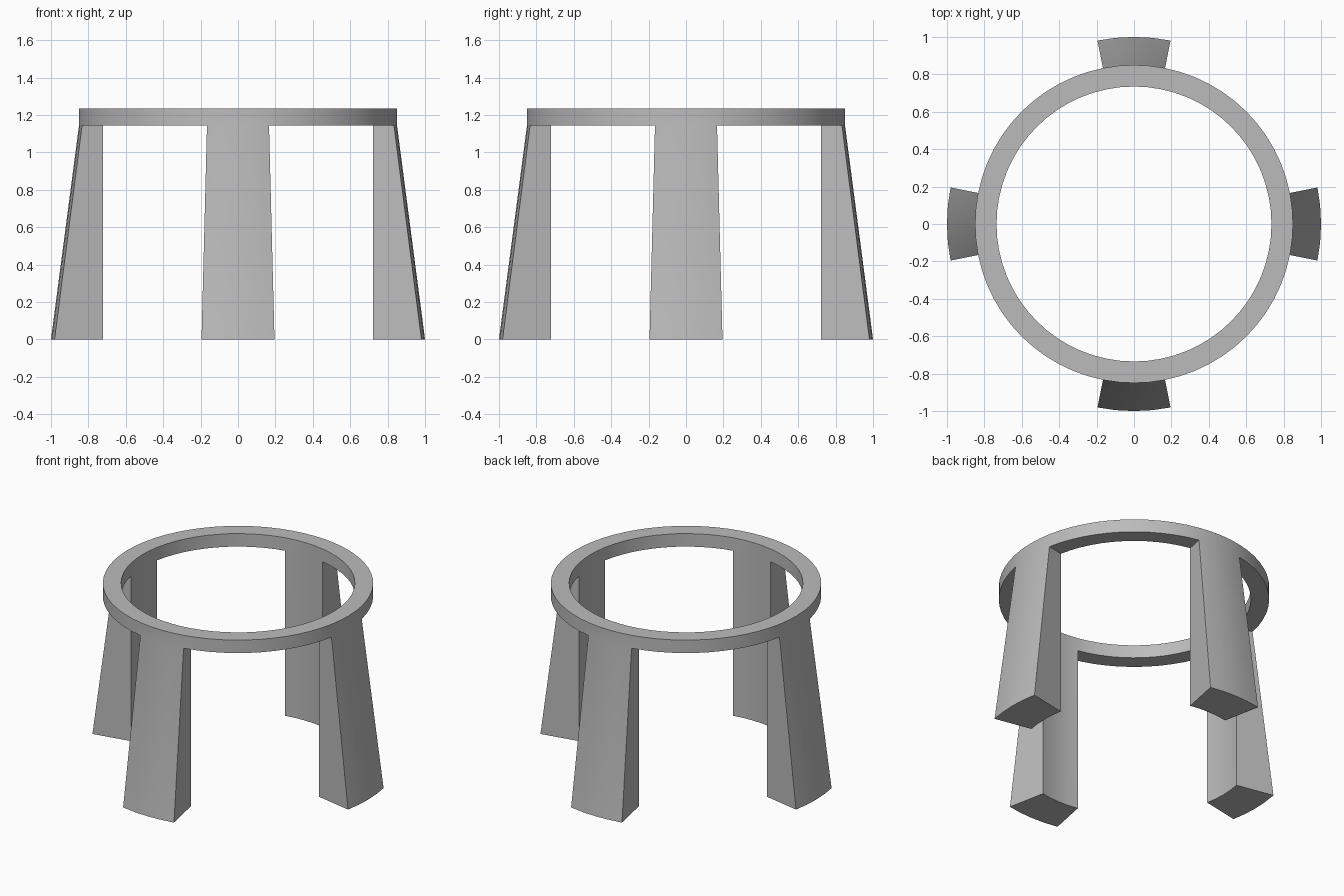
import bpy, bmesh
from math import cos, sin, pi, radians

cube = bpy.data.objects.get("Cube")
if cube:
    bpy.data.objects.remove(cube, do_unlink=True)

SEGMENTS = 64
LEG_SEGMENTS = 4
INNER, OUTER, FOOT = 0.735, 0.85, 1.0
TOP, UNDERSIDE = 1.235, 1.145

grey = bpy.data.materials.new("plain grey")
grey.use_nodes = True
colour = (0.5, 0.5, 0.5, 1)
grey.diffuse_color = colour
grey.node_tree.nodes["Principled BSDF"].inputs["Base Color"].default_value = colour

bm = bmesh.new()


def circle(radius, z):
    angles = [2 * pi * i / SEGMENTS for i in range(SEGMENTS)]
    return [bm.verts.new((radius * cos(a), radius * sin(a), z)) for a in angles]


def band(a, b):
    return [bm.faces.new((a[i], a[i - SEGMENTS + 1], b[i - SEGMENTS + 1], b[i]))
            for i in range(SEGMENTS)]


# Flat ring
outer_low, outer_top = circle(OUTER, UNDERSIDE), circle(OUTER, TOP)
inner_top, inner_low = circle(INNER, TOP), circle(INNER, UNDERSIDE)
band(outer_low, outer_top)
band(outer_top, inner_top)
band(inner_top, inner_low)
underside = band(inner_low, outer_low)

# Four legs drawn down from the ring, flaring on the outside only
for quarter in range(4):
    centre = quarter * SEGMENTS // 4
    half = LEG_SEGMENTS // 2
    faces = [underside[(centre + k) % SEGMENTS] for k in range(-half, half)]
    result = bmesh.ops.extrude_face_region(bm, geom=faces)
    bmesh.ops.delete(bm, geom=[f for f in faces if f.is_valid], context='FACES_ONLY')
    for v in (g for g in result["geom"] if isinstance(g, bmesh.types.BMVert)):
        if v.co.xy.length > (INNER + OUTER) / 2:
            v.co.xy *= FOOT / OUTER
        v.co.z = 0

bmesh.ops.recalc_face_normals(bm, faces=bm.faces)
mesh = bpy.data.meshes.new("ring_stand")
bm.to_mesh(mesh)
bm.free()
mesh.materials.append(grey)

stand = bpy.data.objects.new("ring_stand", mesh)
bpy.context.collection.objects.link(stand)
bpy.context.view_layer.objects.active = stand
stand.select_set(True)
bpy.ops.object.shade_smooth_by_angle(angle=radians(30))
